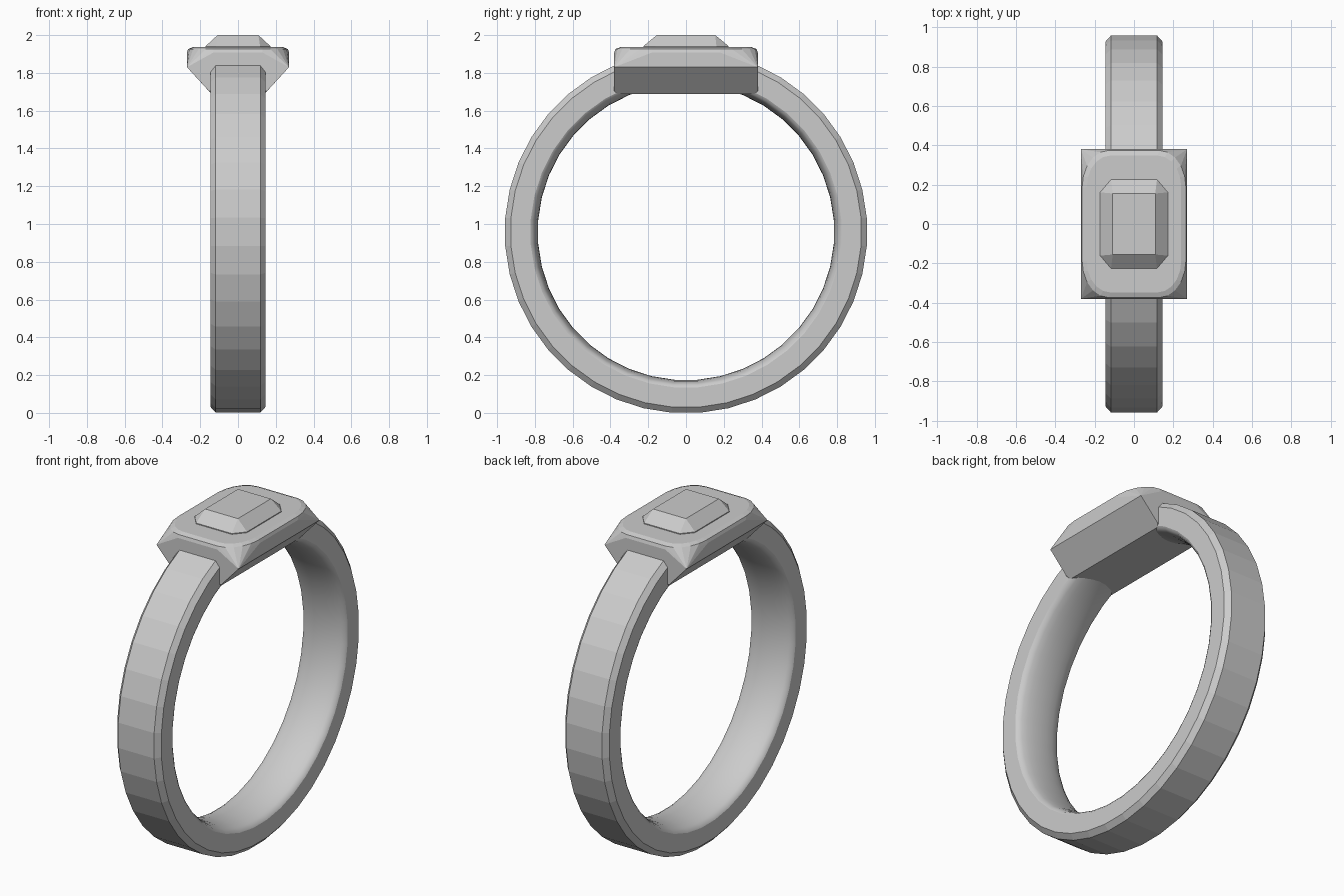
import bpy, bmesh
from math import sin, cos, pi

if "Cube" in bpy.data.objects:
    bpy.data.objects.remove(bpy.data.objects["Cube"])


def add_object(name, bm):
    bmesh.ops.recalc_face_normals(bm, faces=bm.faces)
    mesh = bpy.data.meshes.new(name)
    bm.to_mesh(mesh)
    bm.free()
    obj = bpy.data.objects.new(name, mesh)
    bpy.context.collection.objects.link(obj)
    return obj


def hull_object(name, points):
    bm = bmesh.new()
    for p in points:
        bm.verts.new(p)
    result = bmesh.ops.convex_hull(bm, input=bm.verts)
    junk = [v for v in result["geom_interior"] if isinstance(v, bmesh.types.BMVert)]
    bmesh.ops.delete(bm, geom=junk, context='VERTS')
    bmesh.ops.dissolve_limit(bm, angle_limit=0.01, verts=bm.verts, edges=bm.edges)
    return add_object(name, bm)


def rect(hx, hy, z):
    return [(sx * hx, sy * hy, z) for sx in (-1, 1) for sy in (-1, 1)]


def round_rect(hx, hy, z, rx, ry, steps):
    # rectangle with elliptical corners; steps=1 gives plain cut corners
    pts = []
    for i in range(steps + 1):
        a = i / steps * pi / 2
        pts += rect(hx - rx + rx * cos(a), hy - ry + ry * sin(a), z)
    return pts


# Band: faceted outside with chamfers, softly rounded inside
SEG, CENTRE = 40, 0.958
inner = [(0.145 * cos(pi * i / 10), 0.825 - 0.04 * sin(pi * i / 10)) for i in range(11)]
profile = [(-0.145, 0.93), (-0.118, 0.96), (0.118, 0.96), (0.145, 0.93)] + inner
bm = bmesh.new()
rings = []
for i in range(SEG):
    a = (i + 0.5) * 2 * pi / SEG
    rings.append([bm.verts.new((x, r * cos(a), CENTRE + r * sin(a))) for x, r in profile])
n = len(profile)
for i in range(SEG):
    r0, r1 = rings[i], rings[(i + 1) % SEG]
    for j in range(n):
        k = (j + 1) % n
        face = bm.faces.new((r0[j], r0[k], r1[k], r1[j]))
        face.smooth = 4 <= j < n - 1
for e in bm.edges:
    e.smooth = all(f.smooth for f in e.link_faces)
add_object("band", bm)

# Setting: tapered underside, rounded top, corners cut down to the widest line
hull_object("setting",
            rect(0.14, 0.365, 1.688) + rect(0.155, 0.38, 1.705) + rect(0.27, 0.38, 1.83)
            + round_rect(0.27, 0.38, 1.908, 0.14, 0.2, 5)
            + round_rect(0.264, 0.374, 1.926, 0.135, 0.19, 5)
            + round_rect(0.24, 0.348, 1.936, 0.12, 0.16, 5))

# Gem: cut-corner base with a smaller flat table
hull_object("gem",
            round_rect(0.172, 0.226, 1.92, 0.055, 0.065, 1)
            + round_rect(0.172, 0.226, 1.941, 0.055, 0.065, 1)
            + rect(0.108, 0.155, 2.0))
